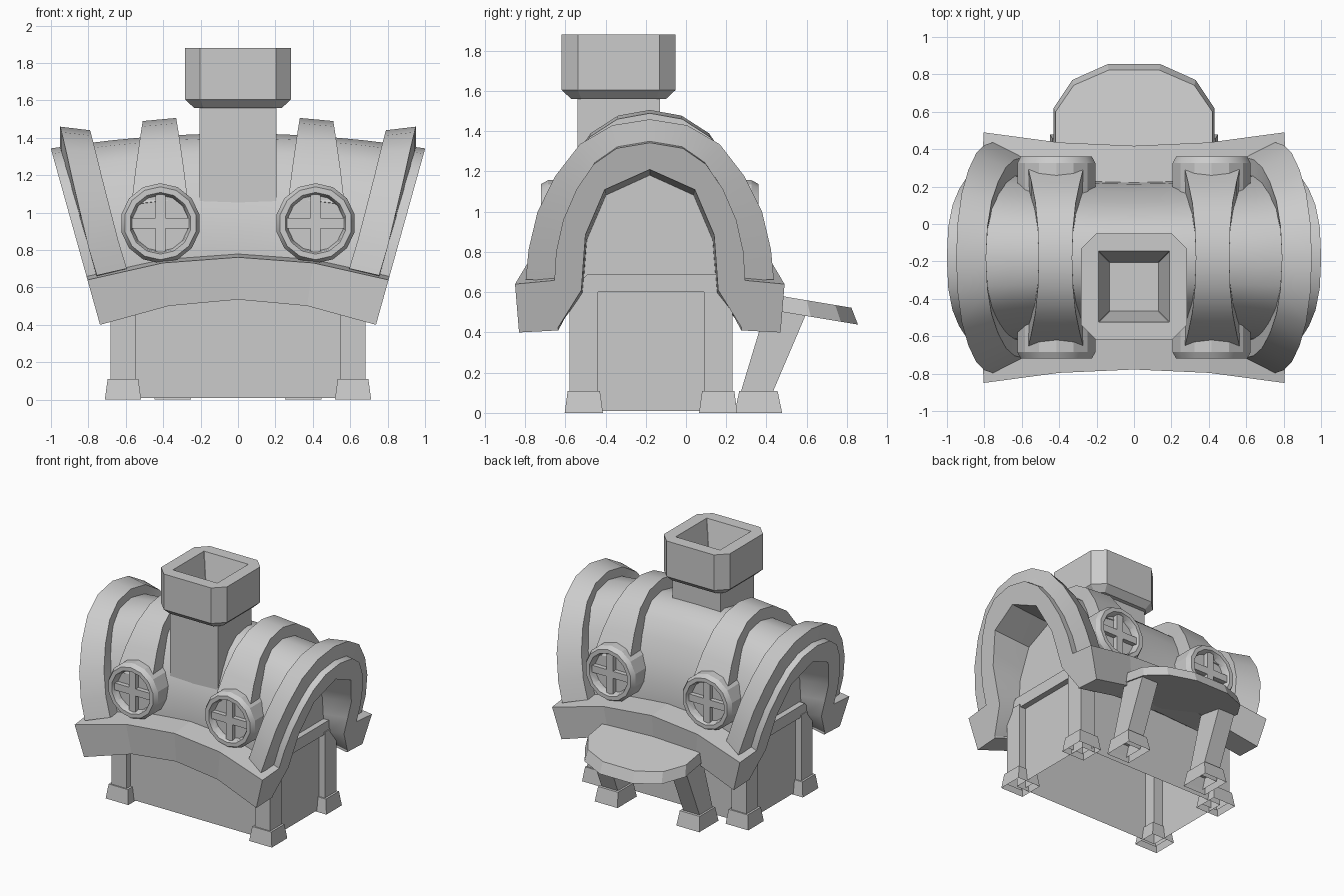
import bpy, bmesh, math

if "Cube" in bpy.data.objects:
    bpy.data.objects.remove(bpy.data.objects["Cube"])

YC = -0.18          # ridge line of the house


def loft(name, rings, smooth=0, bottom=True):
    """Skin closed rings of points into one object; bottom=False leaves the first ring open."""
    bm = bmesh.new()
    vs = [[bm.verts.new(p) for p in r] for r in rings]
    n = len(vs[0])
    for a, b in zip(vs, vs[1:]):
        for i in range(n):
            j = (i + 1) % n
            bm.faces.new((a[i], a[j], b[j], b[i]))
    if bottom:
        bm.faces.new(vs[0])
    bm.faces.new(vs[-1])
    bmesh.ops.recalc_face_normals(bm, faces=bm.faces)
    me = bpy.data.meshes.new(name)
    bm.to_mesh(me)
    bm.free()
    ob = bpy.data.objects.new(name, me)
    bpy.context.collection.objects.link(ob)
    if smooth:
        bpy.ops.object.select_all(action='DESELECT')
        ob.select_set(True)
        bpy.context.view_layer.objects.active = ob
        bpy.ops.object.shade_smooth_by_angle(angle=math.radians(smooth))
    return ob


def rect(x0, x1, y0, y1, z):
    return [(x0, y0, z), (x1, y0, z), (x1, y1, z), (x0, y1, z)]


def block(name, cx, cy, low, high, z0, z1, bottom=True):
    """Tapered block; low and high are half sizes."""
    return loft(name, [rect(cx - h[0], cx + h[0], cy - h[1], cy + h[1], z)
                       for h, z in ((low, z0), (high, z1))], bottom=bottom)


def x_end(z):
    return 1.0 - (1.34 - z) * 0.279


def bend(x, u, z):
    """Saddle curve of the roof: raised and narrower toward the middle."""
    f = 1 - (x / x_end(z)) ** 2
    narrow = math.copysign(.072 * f * min(1, abs(u) / .38), u)
    return (x, YC + u - narrow, z + f * (0.135 - 0.055 * (z - 0.4) / 0.94))


def both(half):
    return [(-u, z) for u, z in half] + [(u, z) for u, z in half[-2::-1]]


# Roof shell with open ends
outer = both([(.465, .41), (.475, .64), (.466, .80), (.43, .96), (.365, 1.11),
              (.28, 1.235), (.165, 1.315), (0, 1.343)])
inner = both([(.34, .61), (.33, .75), (.32, .885), (.288, .96), (.256, 1.035),
              (.224, 1.11), (.112, 1.16), (0, 1.21)])
rings = []
for k in range(-6, 7):
    t = k / 6
    f = 1 - t * t
    ring = [bend(t * x_end(z), u, z) for u, z in outer]
    ring += [(t * x_end(z), YC + u * (1 - .05 * f), z - .05 * f) for u, z in reversed(inner)]
    rings.append(ring)
loft("roof_shell", rings, 40)

# Raised ribs: upper profile of the end trim, matched point by point with the shell
trim_top = both([(.62, .41), (.63, .65), (.615, .80), (.57, .99), (.48, 1.17),
                 (.355, 1.33), (.19, 1.425), (0, 1.455)])


def rib(name, side, idx, span, k_in, k_out):
    """Band following the roof; k scales its height relative to the end trim."""
    rings = []
    for i in idx:
        u, z = outer[i]
        du, dz = trim_top[i][0] - u, trim_top[i][1] - z
        x0, x1 = span(z)
        ring = []
        for x, k in ((x0, -.25), (x1, -.25), (x1, k_out), (x0, k_in)):
            p = bend(x, u, z)
            ring.append((side * x, p[1] + du * k, p[2] + dz * k))
        rings.append(ring)
    loft(name, rings, 40)


def trim_span(z):
    return x_end(z) - .21, x_end(z) - .05


def band_span(z):
    h = .09 + .06 * min(1, (1.34 - z) / .35)
    return .42 - h, .42 + h


for s, side in ((-1, "left"), (1, "right")):
    rib(side + "_end_trim", s, range(1, 14), trim_span, .6, .97)
    rib(side + "_roof_band", s, range(3, 12), band_span, .82, .78)
    # Gable wall set back in the end opening
    loft(side + "_gable_wall", [[(s * x, YC + u * 1.04, z + .01) for u, z in inner] for x in (.58, .63)])

# Curved eave beams, front and back
for s, side in ((-1, "front"), (1, "back")):
    sec = [(.67, .64), (.46, .66), (.455, .41), (.65, .40)]
    loft(side + "_eave_beam", [[bend(t * x_end(z), s * u, z) for u, z in sec]
                               for t in (-1, -.5, 0, .5, 1)])

# Round windows with cross bars
for s, side in ((-1, "front"), (1, "back")):
    for cx in (-.415, .415):
        prof = [(.15, .485), (.157, .525), (.165, .54), (.195, .54), (.214, .505), (.214, .22)]
        loft(side + "_round_window",
             [[(cx + r * math.cos(math.tau * (i + .5) / 14), YC + s * d,
                .943 + r * math.sin(math.tau * (i + .5) / 14)) for i in range(14)]
              for r, d in prof], 25)
        for w, h in ((.155, .027), (.027, .155)):
            loft(side + "_window_bar", [[(cx + x, YC + s * d, .943 + z) for x, z in
                                         ((-w, -h), (w, -h), (w, h), (-w, h))] for d in (.46, .52)])

# Chimney shaft and hollow chamfered cap
CY = -.335
block("chimney_shaft", 0, CY, (.205, .205), (.205, .205), .95, 1.6)


def octagon(h, c, z):
    pts = [(h, -h + c), (h, h - c), (h - c, h), (-h + c, h),
           (-h, h - c), (-h, -h + c), (-h + c, -h), (h - c, -h)]
    return [(x, CY + y, z) for x, y in pts]


loft("chimney_cap", [octagon(.235, .05, 1.56), octagon(.283, .08, 1.605), octagon(.283, .08, 1.88),
                     octagon(.19, .002, 1.88), octagon(.13, .002, 1.63)])

# House body, top plate, corner posts and feet (open underneath)
block("house_body", 0, -.17, (.63, .36), (.63, .36), .01, .65, False)
block("top_plate", 0, -.17, (.675, .405), (.675, .32), .60, .69)
for x in (-.615, .615):
    for y in (-.508, .16):
        block("corner_post", x, y, (.066, .07), (.066, .07), .03, .62, False)
        block("post_foot", x, y, (.097, .095), (.082, .08), 0, .11, False)

# Rounded back awning
half = [(.43, .26), (.43, .62), (.33, .77), (.14, .855)]
outline = half + [(-x, y) for x, y in reversed(half)]
low = [(x, y, .50 - .167 * (y - .49)) for x, y in outline]
high = [(x * .975, .26 + (y - .26) * .945, .58 - .167 * ((y - .26) * .945 - .22)) for x, y in outline]
loft("back_awning", [low, high])

# Slanted awning legs and feet
for x in (-.35, .35):
    loft("awning_leg", [rect(x - .07, x + .07, .25, .40, .03), rect(x - .07, x + .07, .395, .605, .51)],
         bottom=False)
    block("awning_foot", x, .36, (.098, .118), (.085, .095), 0, .11, False)
